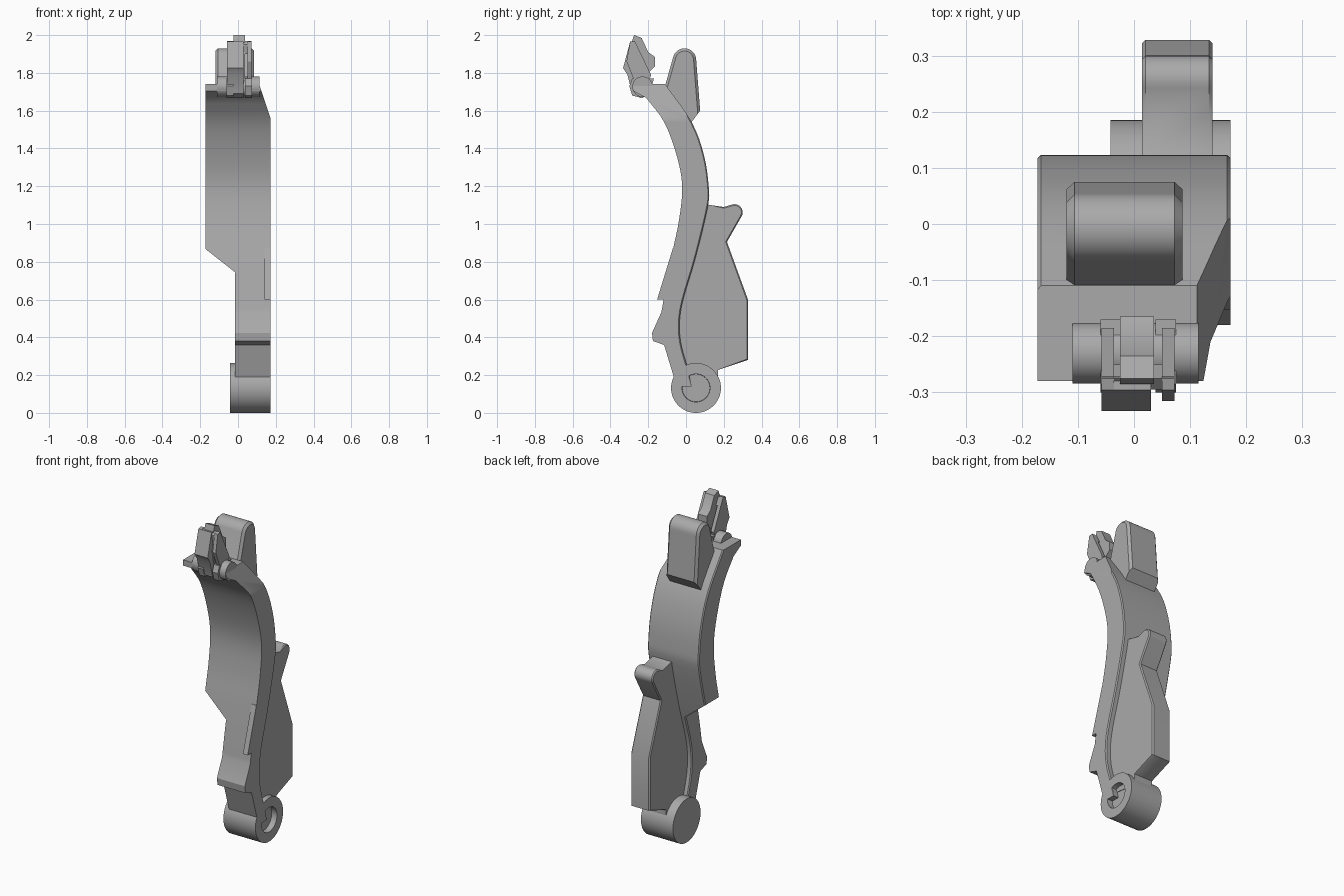
import bpy, bmesh
from math import cos, sin, radians
from mathutils import Vector

cube = bpy.data.objects.get("Cube")
if cube:
    bpy.data.objects.remove(cube)

grey = bpy.data.materials.new("plain grey")
grey.use_nodes = True
grey.diffuse_color = (0.4, 0.4, 0.4, 1)
grey.node_tree.nodes["Principled BSDF"].inputs["Base Color"].default_value = (0.4, 0.4, 0.4, 1)


def arc(cy, cz, r, start, end, n):
    """Points on a circular arc in the side plane, angles in degrees."""
    angles = [radians(start + (end - start) * i / n) for i in range(n + 1)]
    return [(cy + r * cos(a), cz + r * sin(a)) for a in angles]


def spline(points, n=4):
    """Smooth curve through the points."""
    p = [Vector(q) for q in points]
    p = [2 * p[0] - p[1]] + p + [2 * p[-1] - p[-2]]
    out = []
    for a, b, c, d in zip(p, p[1:], p[2:], p[3:]):
        for i in range(n):
            t = i / n
            out.append(0.5 * (2 * b + (c - a) * t + (2 * a - 5 * b + 4 * c - d) * t * t
                              + (3 * b - a - 3 * c + d) * t ** 3))
    return [tuple(q) for q in out] + [tuple(points[-1])]


def slab(name, profile, x0, x1, chamfer=0, rim=None, cuts=(), recess=None):
    """Side profile (y, z) extruded along x; rim(y, z) picks the chamfered edges."""
    bm = bmesh.new()
    a, b = ([bm.verts.new((x, y, z)) for y, z in profile] for x in (x0, x1))
    bm.faces.new(a)
    cap = bm.faces.new(b[::-1])
    n = len(profile)
    for i in range(n):
        j = (i + 1) % n
        bm.faces.new((a[i], b[i], b[j], a[j]))
    bmesh.ops.recalc_face_normals(bm, faces=bm.faces)
    if recess:
        bmesh.ops.inset_individual(bm, faces=[cap], thickness=recess[0])
        bmesh.ops.inset_individual(bm, faces=[cap], thickness=0.001, depth=-recess[1])
    if chamfer:
        edges = [e for e in bm.edges if abs(e.verts[0].co.x - e.verts[1].co.x) < 1e-5
                 and (rim is None or all(rim(v.co.y, v.co.z) for v in e.verts))]
        bmesh.ops.bevel(bm, geom=edges, offset=chamfer, segments=1,
                        affect='EDGES', clamp_overlap=True)
    # Each cut removes the side its normal points to
    for co, no in cuts:
        geom = bm.verts[:] + bm.edges[:] + bm.faces[:]
        res = bmesh.ops.bisect_plane(bm, geom=geom, plane_co=co, plane_no=no, clear_outer=True)
        rim_edges = [g for g in res["geom_cut"] if isinstance(g, bmesh.types.BMEdge)]
        bmesh.ops.holes_fill(bm, edges=rim_edges)
    bmesh.ops.recalc_face_normals(bm, faces=bm.faces)
    mesh = bpy.data.meshes.new(name)
    bm.to_mesh(mesh)
    bm.free()
    mesh.materials.append(grey)
    ob = bpy.data.objects.new(name, mesh)
    bpy.context.collection.objects.link(ob)
    bpy.ops.object.select_all(action='DESELECT')
    ob.select_set(True)
    bpy.context.view_layer.objects.active = ob
    bpy.ops.object.shade_smooth_by_angle(angle=radians(30))
    return ob


# Curved spine: wide upper plate and narrow neck share one side profile
back = spline([(-0.11, 1.74), (0.03, 1.54), (0.095, 1.365), (0.12, 1.2), (0.115, 1.09),
               (0.05, 0.82), (-0.015, 0.6), (-0.034, 0.48), (-0.027, 0.37), (0.005, 0.25)])
front = spline([(-0.13, 0.534), (-0.11, 0.65), (-0.07, 0.86), (-0.037, 1.02), (-0.02, 1.2),
                (-0.05, 1.365), (-0.116, 1.54), (-0.21, 1.667)])
foot = [(0.03, 0.14), (-0.05, 0.14), (-0.063, 0.185), (-0.116, 0.36), (-0.175, 0.38), (-0.18, 0.423)]
lip = [(-0.28, 1.705), (-0.28, 1.74)]
spine = back + foot + front + lip
back_set = {(round(y, 4), round(z, 4)) for y, z in back}


def on_back(y, z):
    return (round(y, 4), round(z, 4)) in back_set


split = (0, 0, 0.74)
slab("curved_plate", spine, -0.172, 0.172, 0.011, on_back, cuts=[
    (split, (0, 0, -1)),
    ((-0.01, 0, 0.74), (-0.13, 0, -0.165)),
    ((0.112, 0, 1.74), (0.15, 0, 0.05))])
slab("neck", spine, -0.015, 0.172, 0.011, on_back, cuts=[(split, (0, 0, 1))])
slab("side_rib", [(-0.03, 0.88), (-0.07, 0.87), (-0.153, 0.6), (-0.09, 0.6)], 0.14, 0.172)

# Pivot barrel with a shallow socket on one end
slab("pivot_barrel", arc(0.053, 0.132, 0.132, 0, 354, 59), -0.042, 0.172, recess=(0.058, 0.035))

# Rear fin with a rounded hook at its top
fin = ([(0.07, 1.115), (0.13, 1.1), (0.2, 1.09)] + arc(0.257, 1.062, 0.043, 110, -30, 10)
       + [(0.217, 0.905), (0.328, 0.6), (0.328, 0.28), (0.17, 0.228), (0.17, 0.16), (0, 0.18),
          (-0.05, 0.4), (-0.05, 0.5), (0, 0.8)])
slab("rear_fin", fin, 0.014, 0.14, 0.014, lambda y, z: y > 0.12 and z > 0.2)

# Rounded upper tab
tab = ([(-0.13, 1.7), (-0.11, 1.735)] + arc(-0.008, 1.868, 0.062, 160, 0, 14)
       + [(0.075, 1.6), (0.03, 1.54), (-0.03, 1.55)])
slab("upper_tab", tab, -0.12, 0.086, 0.014, lambda y, z: z > 1.56)

# Hinge pin and its knuckles
slab("hinge_pin", arc(-0.23, 1.727, 0.054, 0, 348, 29), -0.11, 0.115)
knuckle = [(-0.285, 1.77), (-0.3, 1.73), (-0.285, 1.68), (-0.23, 1.667), (-0.19, 1.7), (-0.17, 1.77)]
for name, x in (("right", -0.06), ("left", 0.038)):
    slab(name + "_knuckle", knuckle, x, x + 0.037)

# Lever: tilted front plate, two side arms and a central catch
plate = [(-0.296, 1.965), (-0.333, 1.825), (-0.31, 1.79), (-0.285, 1.69), (-0.24, 1.667),
         (-0.235, 1.75), (-0.285, 1.83), (-0.272, 1.965)]
slab("lever_plate", plate, -0.058, 0.03)
arm = [(-0.296, 1.965), (-0.315, 1.86), (-0.27, 1.75), (-0.2, 1.74), (-0.185, 1.79), (-0.272, 1.97)]
for name, x in (("right", -0.058), ("left", 0.05)):
    slab(name + "_arm", arm, x, x + 0.022)
catch = [(-0.285, 1.97), (-0.275, 2.0), (-0.235, 1.985), (-0.2, 1.91), (-0.165, 1.885),
         (-0.165, 1.835), (-0.2, 1.8), (-0.2, 1.73), (-0.27, 1.73), (-0.29, 1.84)]
slab("central_catch", catch, -0.025, 0.036)
bar = [(-0.295, 1.95), (-0.275, 1.97), (-0.25, 1.92), (-0.285, 1.9)]
slab("lever_crossbar", bar, -0.058, 0.072)
